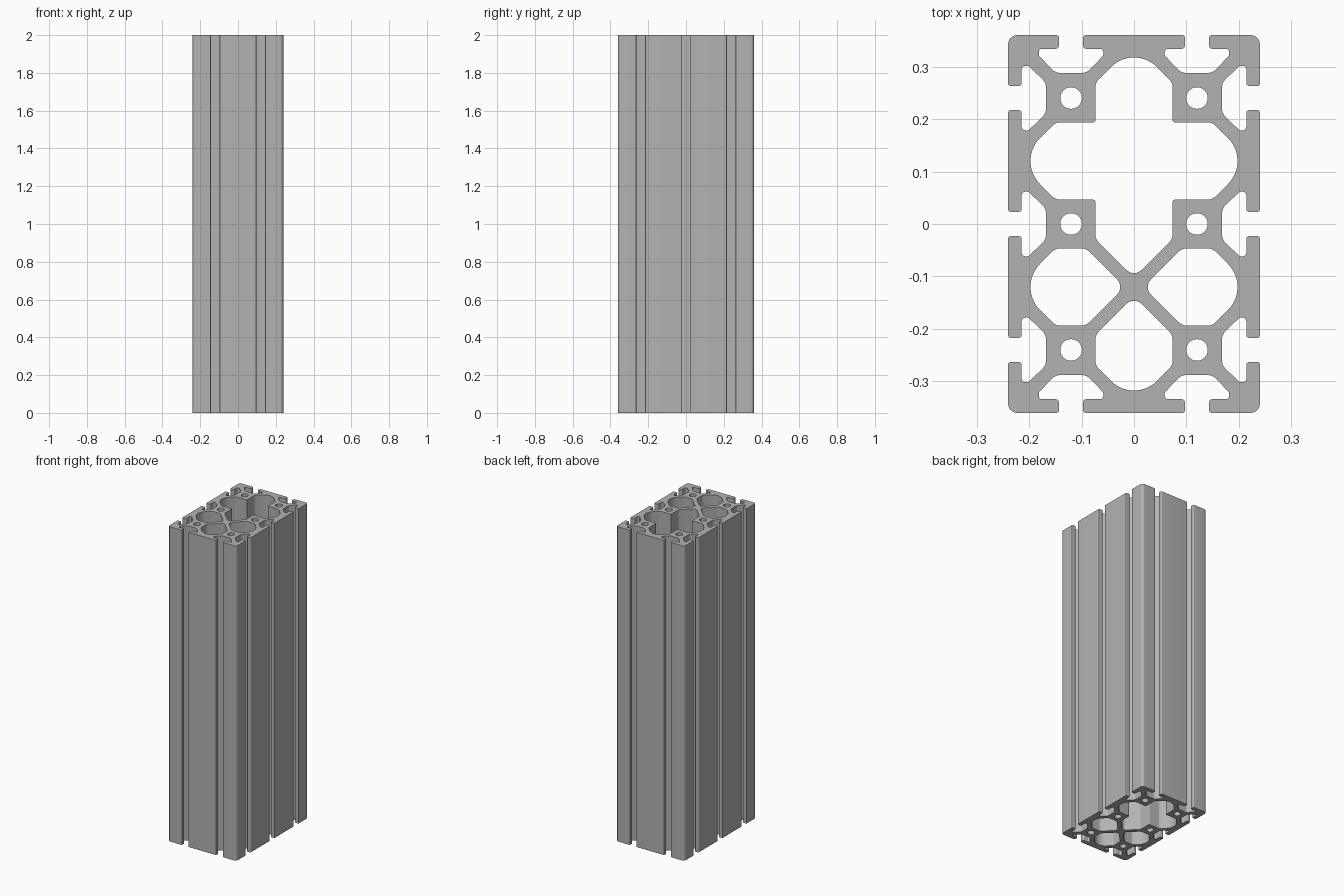
import bpy, bmesh
from math import pi, cos, sin, tan, ceil
from mathutils import Vector

if "Cube" in bpy.data.objects:
    bpy.data.objects.remove(bpy.data.objects["Cube"], do_unlink=True)

HX, HY, LENGTH = 0.24, 0.36, 2.0      # half width, half depth, length
WALL = 0.0735                         # cavity wall to cavity centre
APEX = 0.017                          # sharp cavity apex to outer face
WEB = 0.018                           # web crossing to cavity apex
SOFT, BIG = 0.02, 0.062               # fillet radii


def fillet(corners):
    """Round every (x, y, radius) corner of a closed polygon."""
    out = []
    n = len(corners)
    for i, (x, y, r) in enumerate(corners):
        p = Vector((x, y))
        a = (Vector(corners[i - 1][:2]) - p).normalized()
        b = (Vector(corners[(i + 1) % n][:2]) - p).normalized()
        half = a.angle(b) / 2
        centre = p + (a + b).normalized() * (r / sin(half))
        start = p + a * (r / tan(half)) - centre
        end = p + b * (r / tan(half)) - centre
        sweep = start.angle_signed(end)
        steps = max(3, ceil(abs(sweep) / (pi / 20)))
        for k in range(steps + 1):
            t = -sweep * k / steps
            out.append(centre + Vector((start.x * cos(t) - start.y * sin(t),
                                        start.x * sin(t) + start.y * cos(t))))
    return out


# T-slot, as (offset along the face, depth, radius)
half_slot = [(0.023, 0, 0.005), (0.023, 0.026, 0.006), (0.0615, 0.026, 0.007),
             (0.0615, 0.039, 0.007), (0.0295, 0.072, SOFT)]
slot = [(-u, d, r) for u, d, r in half_slot] + half_slot[::-1]

# Outer outline, walked counter-clockwise face by face
outline = []
faces = [((0, -HY), (1, 0), (-0.12, 0.12)),
         ((HX, 0), (0, 1), (-0.24, 0, 0.24)),
         ((0, HY), (-1, 0), (-0.12, 0.12)),
         ((-HX, 0), (0, -1), (-0.24, 0, 0.24))]
for mid, along, centres in faces:
    mid, along = Vector(mid), Vector(along)
    inward = Vector((-along.y, along.x))
    for c in centres:
        for u, d, r in slot:
            outline.append((*(mid + along * (c + u) + inward * d), r))
    reach = HX if along.x else HY
    outline.append((*(mid + along * reach), 0.018))

# Side and end cavities, with a wide arc outside and a tight one at the web
tip_x, tip_y = HX - APEX, HY - APEX
cy = 0.12
shoulder = tip_x - WALL
end_cavity = [(0, -tip_y, BIG), (WALL, WALL - tip_y, SOFT),
              (WALL, -cy - WEB - WALL, SOFT), (0, -cy - WEB, SOFT),
              (-WALL, -cy - WEB - WALL, SOFT), (-WALL, WALL - tip_y, SOFT)]
side_cavity = [(tip_x, -cy, BIG), (shoulder, WALL - cy, SOFT),
               (WEB + WALL, WALL - cy, SOFT), (WEB, -cy, SOFT),
               (WEB + WALL, -WALL - cy, SOFT), (shoulder, -WALL - cy, SOFT)]

# Large cross-shaped cavity
right = [(WALL, WEB - cy + WALL, SOFT), (WALL, cy - WALL, 0.005),
         (shoulder, cy - WALL, SOFT), (tip_x, cy, BIG),
         (shoulder, cy + WALL, SOFT), (WALL, cy + WALL, 0.005),
         (WALL, tip_y - WALL, SOFT)]
cross_cavity = ([(0, WEB - cy, SOFT)] + right + [(0, tip_y, BIG)]
                + [(-x, y, r) for x, y, r in right[::-1]])

loops = [fillet(p) for p in (
    outline, end_cavity, side_cavity,
    [(-x, y, r) for x, y, r in side_cavity], cross_cavity)]

# Round core bores
for x in (-0.12, 0.12):
    for y in (-0.24, 0, 0.24):
        loops.append([Vector((x + 0.0205 * cos(k * pi / 20),
                              y + 0.0205 * sin(k * pi / 20)))
                      for k in range(40)])

# Filled profile, extruded to full length
curve = bpy.data.curves.new("slotted_profile", "CURVE")
curve.dimensions = "2D"
curve.fill_mode = "BOTH"
curve.extrude = LENGTH / 2
for loop in loops:
    spline = curve.splines.new("POLY")
    spline.points.add(len(loop) - 1)
    for point, co in zip(spline.points, loop):
        point.co = (co.x, co.y, 0, 1)
    spline.use_cyclic_u = True

profile = bpy.data.objects.new("slotted_profile", curve)
profile.location.z = LENGTH / 2
bpy.context.collection.objects.link(profile)
bpy.ops.object.select_all(action="DESELECT")
profile.select_set(True)
bpy.context.view_layer.objects.active = profile
bpy.ops.object.convert(target="MESH")
profile = bpy.context.object

bm = bmesh.new()
bm.from_mesh(profile.data)
bmesh.ops.remove_doubles(bm, verts=bm.verts, dist=0.00005)
bmesh.ops.recalc_face_normals(bm, faces=bm.faces)
bm.to_mesh(profile.data)
bm.free()

# Aluminium grey
grey = bpy.data.materials.new("aluminium_grey")
grey.use_nodes = True
colour = (0.45, 0.45, 0.45, 1)
grey.diffuse_color = colour
grey.node_tree.nodes["Principled BSDF"].inputs["Base Color"].default_value = colour
profile.data.materials.clear()
profile.data.materials.append(grey)
bpy.ops.object.shade_smooth_by_angle(angle=pi / 6)
